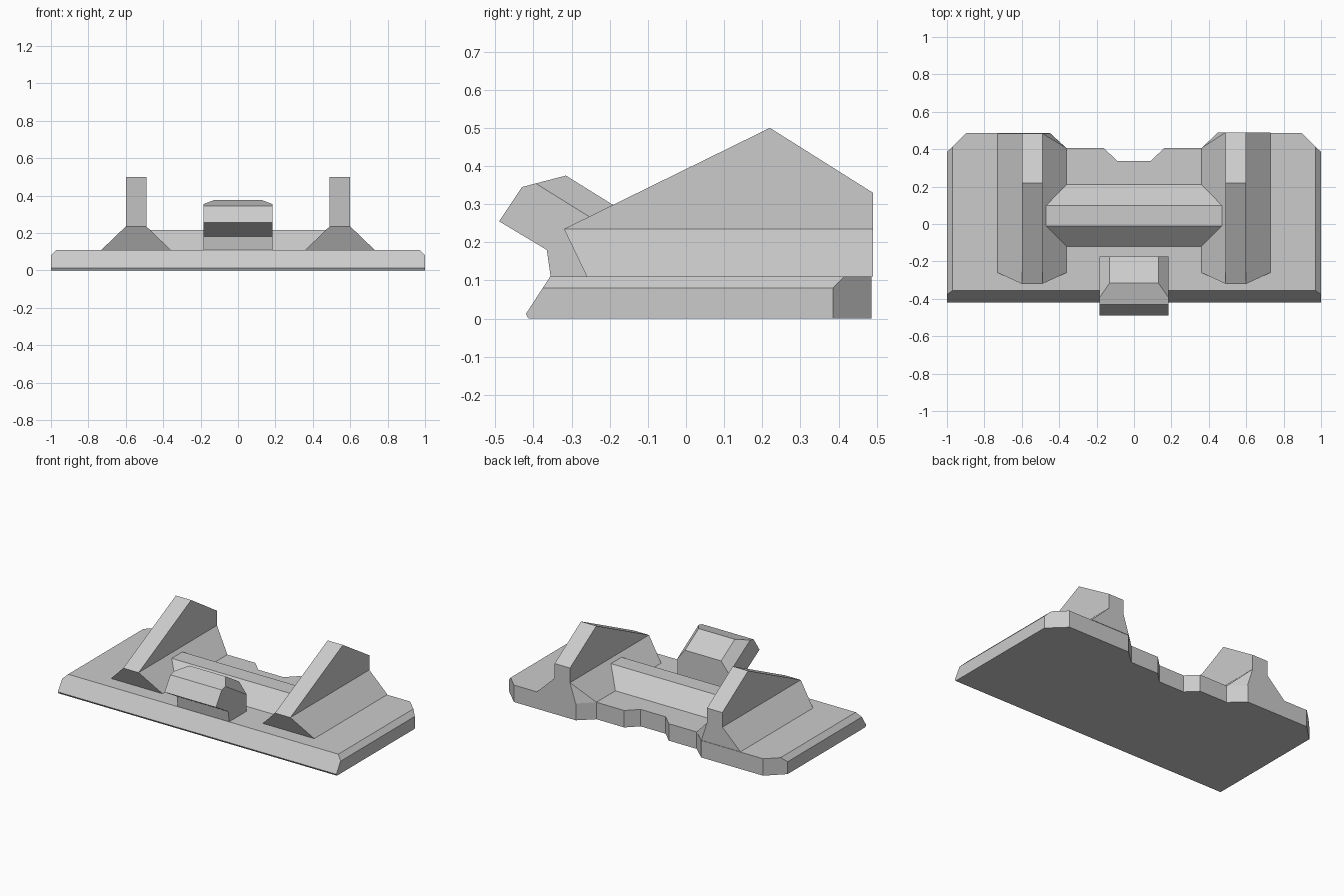
import bpy, bmesh
from mathutils import Vector

cube = bpy.data.objects.get("Cube")
if cube:
    bpy.data.objects.remove(cube, do_unlink=True)

GREY = (0.6, 0.6, 0.6, 1.0)
grey = bpy.data.materials.new("plain grey")
grey.use_nodes = True
grey.diffuse_color = GREY
grey.node_tree.nodes["Principled BSDF"].inputs["Base Color"].default_value = GREY

DECK = 0.11      # height of the base plate's top
SHOULDER = 0.235  # height where the fin ramps meet the blades


def finish(name, bm):
    bmesh.ops.recalc_face_normals(bm, faces=bm.faces[:])
    mesh = bpy.data.meshes.new(name)
    bm.to_mesh(mesh)
    bm.free()
    mesh.materials.append(grey)
    obj = bpy.data.objects.new(name, mesh)
    bpy.context.collection.objects.link(obj)
    return obj


def extrude(points, direction):
    """Solid made by pushing a flat outline along a direction."""
    bm = bmesh.new()
    face = bm.faces.new([bm.verts.new(p) for p in points])
    moved = bmesh.ops.extrude_face_region(bm, geom=[face], use_keep_orig=True)["geom"]
    for v in moved:
        if isinstance(v, bmesh.types.BMVert):
            v.co += Vector(direction)
    bmesh.ops.recalc_face_normals(bm, faces=bm.faces[:])
    return bm


def cut(bm, point, normal):
    """Slice off everything on the normal's side and cap the cut."""
    res = bmesh.ops.bisect_plane(bm, geom=bm.verts[:] + bm.edges[:] + bm.faces[:],
                                 plane_co=point, plane_no=normal, clear_outer=True)
    edges = [e for e in res["geom_cut"] if isinstance(e, bmesh.types.BMEdge)]
    bmesh.ops.holes_fill(bm, edges=edges, sides=0)


def hull(name, points):
    """Solid wrapped around a set of points."""
    bm = bmesh.new()
    for p in points:
        bm.verts.new(p)
    bmesh.ops.convex_hull(bm, input=bm.verts[:])
    bmesh.ops.dissolve_limit(bm, angle_limit=0.02, verts=bm.verts[:], edges=bm.edges[:])
    return finish(name, bm)


# Base plate: notched outline with a raked front and chamfered sides
right_back = [(1, -0.42), (1, 0.385), (0.895, 0.487), (0.45, 0.487),
              (0.36, 0.405), (0.16, 0.405), (0.09, 0.337)]
outline = right_back + [(-x, y) for x, y in reversed(right_back)]
base = extrude([(x, y, 0) for x, y in outline], (0, 0, DECK))
cut(base, (0, -0.42, 0.012), (0, -0.1, 0.065))
cut(base, (0, -0.42, 0.012), (0, -0.012, -0.007))
for s in (1, -1):
    cut(base, (s, 0, 0.08), (s, 0, 1))
finish("base_plate", base)

# Pair of fins: a sloped foot carrying an upright blade
for s, side, back in ((1, "left", 0.49), (-1, "right", 0.484)):
    hull(side + "_fin_foot", [(s * x, y, z) for x, y, z in (
        (0.36, -0.26, DECK), (0.73, -0.26, DECK),
        (0.49, -0.32, SHOULDER), (0.6, -0.32, SHOULDER),
        (0.36, 0.405, DECK), (0.45, back, DECK), (0.73, back, DECK),
        (0.49, back, SHOULDER), (0.6, back, SHOULDER))])
    profile = [(-0.32, SHOULDER), (0.22, 0.5), (back, 0.33), (back, SHOULDER)]
    hull(side + "_fin_blade", [(s * x, y, z) for x in (0.49, 0.6) for y, z in profile])

# Cross bar with sloped faces, running between the fin feet
bar = [(0.36, -0.12, DECK), (0.36, 0.21, DECK), (0.47, -0.01, 0.215), (0.47, 0.1, 0.215)]
hull("cross_bar", [(s * x, y, z) for s in (1, -1) for x, y, z in bar])

# Front block: overhanging nose with its rear top edges chamfered
HALF = 0.185
nose = [(-0.355, DECK), (-0.365, 0.18), (-0.49, 0.255), (-0.43, 0.345),
        (-0.315, 0.375), (-0.175, 0.288), (-0.175, DECK)]
block = extrude([(-HALF, y, z) for y, z in nose], (2 * HALF, 0, 0))
for s in (1, -1):
    start = Vector((s * HALF, -0.395, 0.355))
    ridge = Vector((s * 0.13, -0.315, 0.375))
    slope = Vector((0, 0.14, -0.087))
    normal = (ridge - start).cross(slope)
    if normal.x * s < 0:
        normal.negate()
    cut(block, start, normal)
finish("front_block", block)
